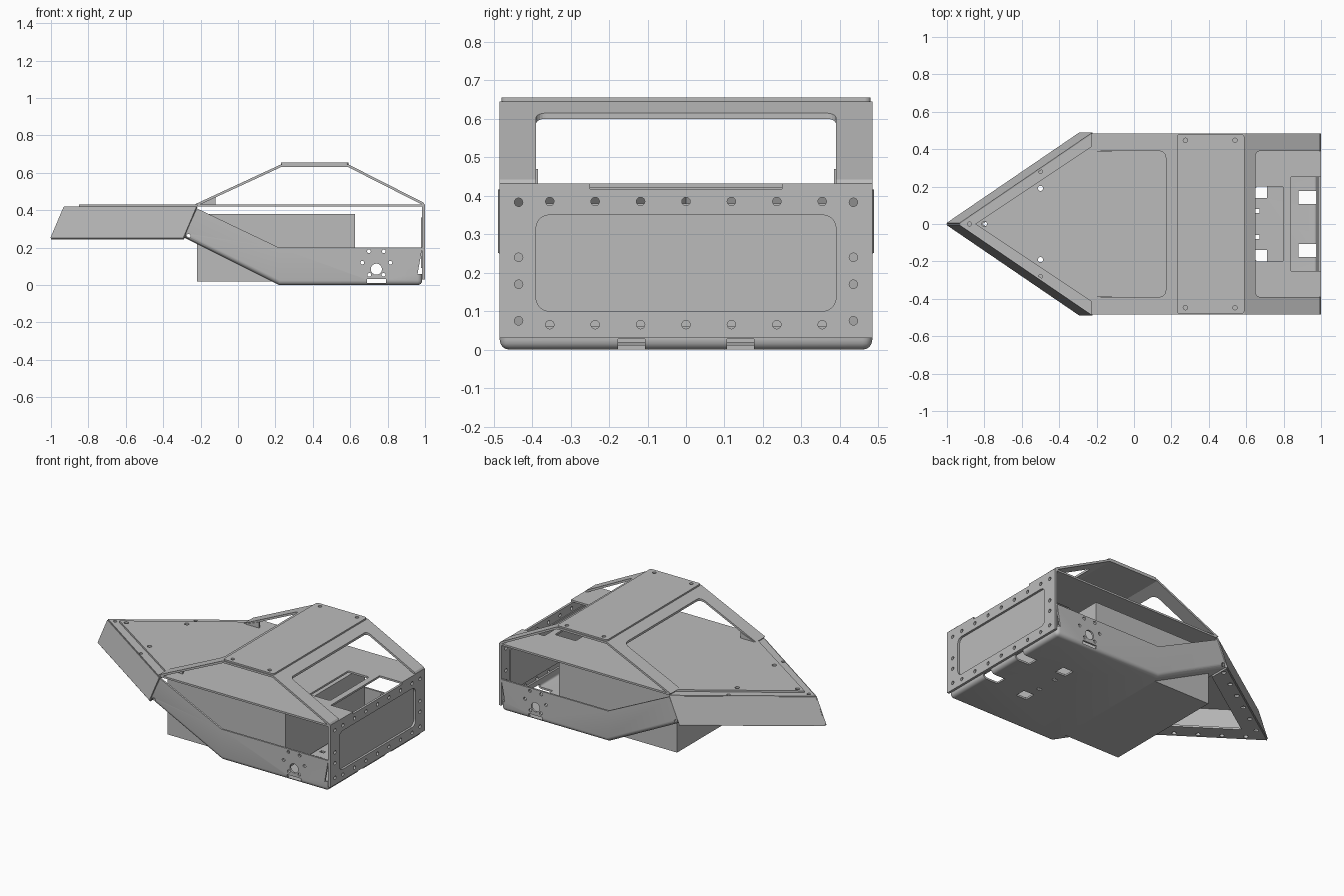
import bpy, bmesh, math
from mathutils import Matrix, Vector

if "Cube" in bpy.data.objects:
    bpy.data.objects.remove(bpy.data.objects["Cube"], do_unlink=True)

grey = bpy.data.materials.new("sheet metal grey")
grey.use_nodes = True
grey.diffuse_color = (0.5, 0.5, 0.5, 1)
grey.node_tree.nodes["Principled BSDF"].inputs["Base Color"].default_value = (0.5, 0.5, 0.5, 1)

W = 0.484   # half width of the body
T = 0.012   # sheet thickness


def finish(name, bm):
    bmesh.ops.recalc_face_normals(bm, faces=bm.faces)
    mesh = bpy.data.meshes.new(name)
    bm.to_mesh(mesh)
    bm.free()
    mesh.materials.append(grey)
    obj = bpy.data.objects.new(name, mesh)
    bpy.context.collection.objects.link(obj)
    return obj


def prism(name, points, axis, lo, hi):
    """Extrude a flat outline along one axis."""
    place = {"x": lambda u, v: (lo, u, v),
             "y": lambda u, v: (u, lo, v),
             "z": lambda u, v: (u, v, lo)}[axis]
    bm = bmesh.new()
    face = bm.faces.new([bm.verts.new(place(u, v)) for u, v in points])
    grown = bmesh.ops.extrude_face_region(bm, geom=[face])["geom"]
    shift = Vector([(hi - lo) * (axis == a) for a in "xyz"])
    bmesh.ops.translate(bm, vec=shift, verts=[g for g in grown if isinstance(g, bmesh.types.BMVert)])
    return finish(name, bm)


def sheet(name, points, faces, thickness, bevel_edges=()):
    """Bent sheet: optional rounded folds, thickened towards the inside."""
    bm = bmesh.new()
    verts = [bm.verts.new(p) for p in points]
    for f in faces:
        bm.faces.new([verts[i] for i in f])
    folds = [bm.edges.get((verts[a], verts[b])) for a, b in bevel_edges]
    bmesh.ops.recalc_face_normals(bm, faces=bm.faces)
    if folds:
        bmesh.ops.bevel(bm, geom=folds, offset=0.025, segments=4, profile=0.5, affect="EDGES")
    obj = finish(name, bm)
    mod = obj.modifiers.new("thickness", "SOLIDIFY")
    mod.thickness, mod.offset = thickness, -1
    return obj


def block(bm, x, y, z, axis=None, radius=0.0):
    """Box from ranges, with rounded edges along one axis."""
    lo, hi = Vector((x[0], y[0], z[0])), Vector((x[1], y[1], z[1]))
    verts = bmesh.ops.create_cube(bm, size=1)["verts"]
    for v in verts:
        v.co = Vector([(lo[i] + hi[i]) / 2 + v.co[i] * (hi[i] - lo[i]) for i in range(3)])
    if axis is not None:
        edges = {e for v in verts for e in v.link_edges
                 if abs((e.verts[0].co - e.verts[1].co).normalized()[axis]) > 0.9}
        bmesh.ops.bevel(bm, geom=list(edges), offset=radius, segments=5, profile=0.5, affect="EDGES")


def drill(bm, centre, radius, axis, depth=0.1):
    turn = {"x": Matrix.Rotation(math.pi / 2, 4, "Y"),
            "y": Matrix.Rotation(math.pi / 2, 4, "X"), "z": Matrix()}[axis]
    bmesh.ops.create_cone(bm, cap_ends=True, segments=16, radius1=radius, radius2=radius,
                          depth=depth, matrix=Matrix.Translation(centre) @ turn)


def cut(obj, bm):
    """Subtract every shape in bm from obj and bake the result."""
    cutter = finish("cutter", bm)
    cutter.hide_render = True
    mod = obj.modifiers.new("cut", "BOOLEAN")
    mod.object, mod.operation, mod.solver = cutter, "DIFFERENCE", "EXACT"
    graph = bpy.context.evaluated_depsgraph_get()
    mesh = bpy.data.meshes.new_from_object(obj.evaluated_get(graph))
    obj.modifiers.clear()
    obj.data = mesh
    bpy.data.objects.remove(cutter, do_unlink=True)


def smooth(obj):
    bpy.ops.object.select_all(action="DESELECT")
    obj.select_set(True)
    bpy.context.view_layer.objects.active = obj
    bpy.ops.object.shade_smooth_by_angle(angle=math.radians(30))


# Lower tub: floor, ramp, side walls and rear lip
profile = [(-0.29, 0.255), (0.22, 0), (0.985, 0), (0.985, 0.06),
           (0.985, 0.2), (0.22, 0.2), (-0.22, 0.41)]
n = len(profile)
points = [(x, s * W, z) for s in (-1, 1) for x, z in profile]
sides = [f for k in (0, n) for f in ([k, k + 1, k + 5, k + 6], [k + 1, k + 2, k + 3, k + 4, k + 5])]
across = [[i, i + 1, n + i + 1, n + i] for i in range(3)]
folds = [(k + i, k + i + 1) for k in (0, n) for i in range(3)] + [(2, n + 2)]
tub = sheet("lower_tub", points, sides + across, T, folds)
bm = bmesh.new()
for s in (-1, 1):
    # axle hole with its bolt circle
    drill(bm, (0.74, s * W, 0.085), 0.03, "y")
    for dx, z in ((0.04, 0.18), (0.075, 0.12), (0.038, 0.055)):
        for d in (-dx, dx):
            drill(bm, (0.74 + d, s * W, z), 0.01, "y")
    drill(bm, (-0.265, s * W, 0.262), 0.011, "y")
    # slots in the floor and its edges
    y1, y2 = sorted((s * 0.44, s * 0.5))
    block(bm, (0.69, 0.79), (y1, y2), (0.012, 0.032))
    y1, y2 = sorted((s * 0.14, s * 0.21))
    block(bm, (0.635, 0.71), (y1, y2), (-0.05, 0.05))
    y1, y2 = sorted((s * 0.107, s * 0.177))
    block(bm, (0.88, 1.05), (y1, y2), (-0.05, 0.028))
    block(bm, (0.64, 0.67), (s * 0.07 - 0.01, s * 0.07 + 0.01), (-0.05, 0.05))
cut(tub, bm)
smooth(tub)

# Inner box
bm = bmesh.new()
block(bm, (-0.22, 0.625), (-0.405, 0.405), (0.018, 0.38))
finish("inner_box", bm)

# Rear plate with bolt holes, notch and recessed panel
rear = prism("rear_plate", [(-W, 0.03), (W, 0.03), (W, 0.432), (-W, 0.432)], "x", 0.985, 1.0)
bm = bmesh.new()
block(bm, (0.9, 1.1), (-0.39, 0.39), (0.1, 0.35), 0, 0.035)
block(bm, (0.9, 1.1), (-0.25, 0.25), (0.418, 0.5))
for i in range(-3, 4):
    for z in (0.065, 0.385):
        drill(bm, (0.99, i * 0.118, z), 0.011, "x")
for s in (-1, 1):
    for z in (0.075, 0.17, 0.24, 0.383):
        drill(bm, (0.99, s * 0.435, z), 0.011, "x")
cut(rear, bm)
prism("rear_panel", [(-0.4, 0.09), (0.4, 0.09), (0.4, 0.36), (-0.4, 0.36)], "x", 0.978, 0.986)

# Screw holes shared by the deck and the nose top
def nose_holes():
    holes = bmesh.new()
    for s in (-1, 1):
        drill(holes, (-0.5, s * 0.28, 0.42), 0.011, "z")
        drill(holes, (-0.5, s * 0.19, 0.42), 0.014, "z")
    drill(holes, (-0.88, 0, 0.42), 0.011, "z")
    drill(holes, (-0.8, 0, 0.42), 0.014, "z")
    return holes

# Flat deck with two access openings
half = [(-0.22, 0.42), (-0.22, W), (0.985, W)]
outline = [(-0.85, 0)] + [(x, -y) for x, y in half] + half[::-1]
deck = prism("deck", outline, "z", 0.42, 0.432)
bm = nose_holes()
block(bm, (0.65, 0.8), (-0.2, 0.2), (0.3, 0.5), 2, 0.012)
block(bm, (0.84, 1.1), (-0.25, 0.25), (0.3, 0.5))
cut(deck, bm)

# Nose: top, sloping skirts and bottom flanges
nose = prism("nose_top", [(-0.93, 0), (-0.22, -W), (-0.22, W)], "z", 0.408, 0.42)
cut(nose, nose_holes())
for side, s in (("right", -1), ("left", 1)):
    skirt = [(-0.93, 0, 0.415), (-0.22, s * W, 0.415), (-0.29, s * W, 0.25), (-1, 0, 0.25)]
    order = [0, 1, 2, 3]
    panel = sheet(side + "_nose_skirt", skirt, [order], T)
    panel.modifiers["thickness"].offset = 0
    flange = prism(side + "_nose_flange",
                   [(-1, 0), (-0.29, s * W), (-0.29, s * 0.354), (-0.81, 0)], "z", 0.243, 0.255)
    bm = bmesh.new()
    for i in range(6):
        t = (i + 0.6) / 6.2
        drill(bm, (-0.95 + 0.71 * t, s * W * t, 0.25), 0.014, "z")
    cut(flange, bm)

# Raised cover frame with sloping ends and two windows
top = [(-0.23, 0.432), (0.23, 0.645), (0.59, 0.645), (0.99, 0.442), (1.0, 0.428)]
under = [(0.985, 0.428), (0.98, 0.432), (0.587, 0.632), (0.233, 0.632), (-0.2, 0.432)]
cover = prism("cover_frame", top + under, "y", -W, W)
bm = bmesh.new()
block(bm, (-0.5, 0.17), (-0.39, 0.39), (0.3, 0.8), 2, 0.035)
block(bm, (0.65, 1.3), (-0.39, 0.39), (0.3, 0.8), 2, 0.025)
cut(cover, bm)

# Hinge tabs beside the front window
for side, s in (("right", -1), ("left", 1)):
    y1, y2 = sorted((s * 0.385, s * 0.395))
    prism(side + "_tab", [(-0.22, 0.432), (-0.12, 0.432), (-0.12, 0.47)], "y", y1, y2)

# Roof plate with corner screws
bm = bmesh.new()
block(bm, (0.23, 0.59), (-W + 0.004, W - 0.004), (0.643, 0.655), 2, 0.015)
roof = finish("roof_plate", bm)
bm = bmesh.new()
for x in (0.275, 0.54):
    for s in (-1, 1):
        drill(bm, (x, s * 0.447, 0.65), 0.012, "z", 0.05)
cut(roof, bm)
